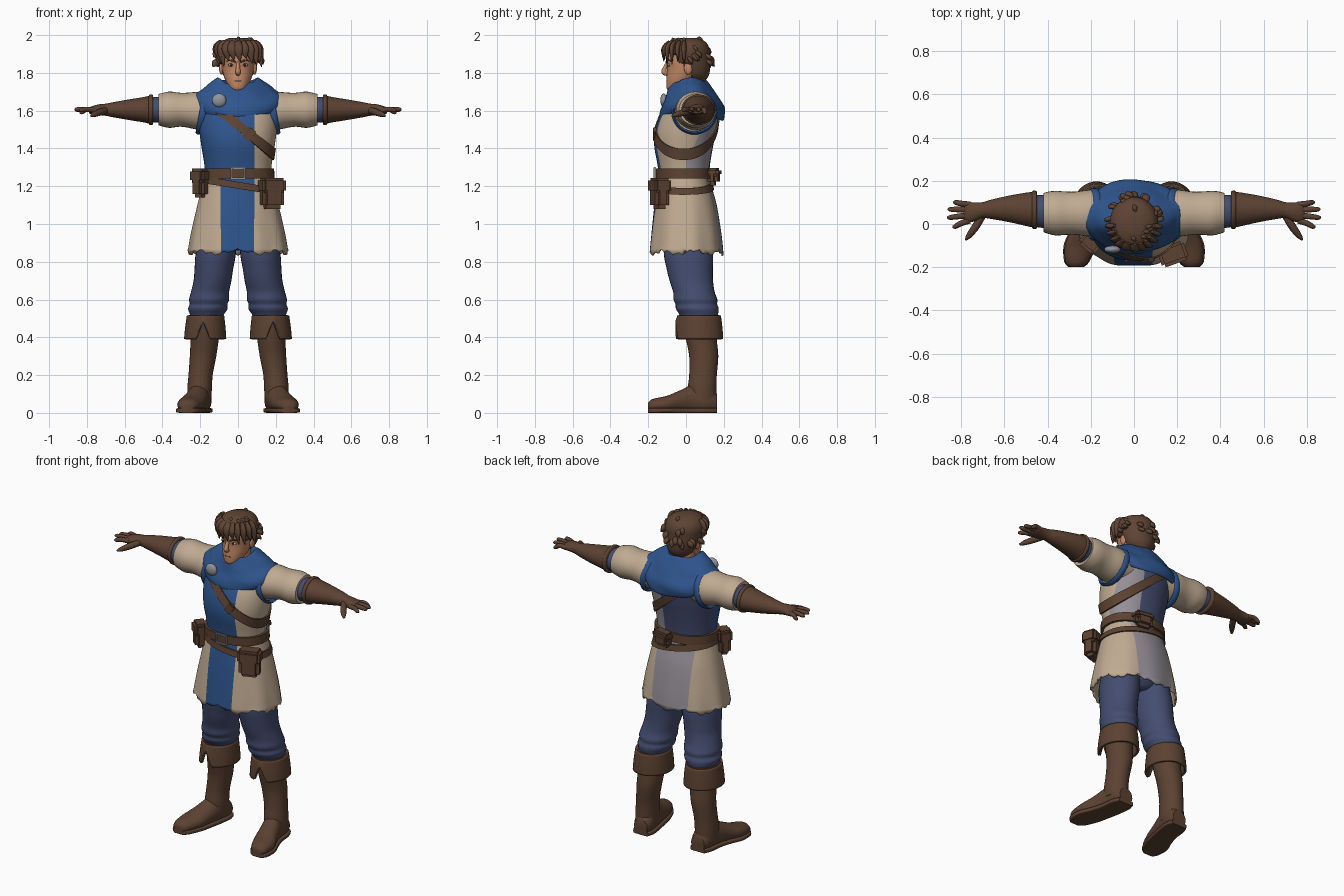
import bpy, bmesh, math, random
from mathutils import Vector, Matrix

if "Cube" in bpy.data.objects:
    bpy.data.objects.remove(bpy.data.objects["Cube"])

random.seed(4)

def material(name, r, g, b):
    m = bpy.data.materials.new(name)
    m.diffuse_color = [((c / 255 + .055) / 1.055) ** 2.4 for c in (r, g, b)] + [1]
    m.use_nodes = True
    m.node_tree.nodes["Principled BSDF"].inputs["Base Color"].default_value = m.diffuse_color
    return m

CREAM = material("cream cloth", 192, 171, 146)
BLUE = material("blue cloth", 46, 84, 140)
NAVY = material("navy cloth", 68, 77, 112)
GREY = material("grey cloth", 150, 145, 152)
LEATHER = material("brown leather", 92, 66, 50)
HAIR = material("brown hair", 94, 68, 52)
SKIN = material("skin", 196, 138, 103)
METAL = material("metal", 145, 148, 156)
DARK = material("dark brown", 45, 32, 27)

def finish(name, bm, mats, s=1, angle=.8):
    for v in bm.verts:
        v.co.x *= s
    bmesh.ops.recalc_face_normals(bm, faces=bm.faces)
    me = bpy.data.meshes.new(name)
    bm.to_mesh(me)
    bm.free()
    for m in mats if isinstance(mats, list) else [mats]:
        me.materials.append(m)
    me.shade_smooth()
    me.set_sharp_from_angle(angle=angle)
    ob = bpy.data.objects.new(name, me)
    bpy.context.collection.objects.link(ob)
    return ob

def spline(rows, sub):
    out = []
    for i in range(len(rows) - 1):
        a, b, c, d = (rows[min(max(i + k, 0), len(rows) - 1)] for k in (-1, 0, 1, 2))
        for j in range(sub):
            t = j / sub
            out.append([q + .5 * t * (r - p + t * (2*p - 5*q + 4*r - s + t * (3*(q - r) + s - p)))
                        for p, q, r, s in zip(a, b, c, d)])
    return out + [list(rows[-1])]

def skin_rings(rings, cap=True):
    """bmesh from rings of points"""
    bm = bmesh.new()
    vs = [[bm.verts.new(p) for p in r] for r in rings]
    n = len(vs[0])
    for a, b in zip(vs, vs[1:]):
        for i in range(n):
            bm.faces.new((a[i], a[(i+1) % n], b[(i+1) % n], b[i]))
    if cap:
        bm.faces.new(vs[0])
        bm.faces.new(vs[-1])
    return bm

def power(v, p):
    return math.copysign(abs(v) ** p, v)

def loft_mesh(rows, axis='z', n=32, sub=4, p=1, cap=True, warp=None):
    """rows: position on axis, two centre values, two radii"""
    rings = []
    for t, c1, c2, r1, r2 in spline(rows, sub):
        ring = []
        for i in range(n):
            a = 2 * math.pi * i / n
            u, v = c1 + r1 * power(math.cos(a), p), c2 + r2 * power(math.sin(a), p)
            q = Vector({'z': (u, v, t), 'x': (t, u, v), 'y': (u, t, v)}[axis])
            ring.append(warp(q, a) if warp else q)
        rings.append(ring)
    return skin_rings(rings, cap)

def loft(name, rows, mat, s=1, **k):
    return finish(name, loft_mesh(rows, **k), mat, s)

def tube(name, pts, mat, s=1, flat=1, n=12):
    """tapered tube through (x, y, z, radius) points"""
    path = spline(pts, 4)
    rings = []
    for i, q in enumerate(path):
        d = Vector(path[min(i+1, len(path)-1)][:3]) - Vector(path[max(i-1, 0)][:3])
        u = d.cross((.13, .9, .2)).normalized()
        w = d.cross(u).normalized()
        rings.append([Vector(q[:3]) + q[3] * (u * math.cos(k * math.tau / n) + w * flat * math.sin(k * math.tau / n))
                      for k in range(n)])
    return finish(name, skin_rings(rings), mat, s, 1.2)

def ball(name, loc, size, mat, s=1):
    bm = bmesh.new()
    bmesh.ops.create_uvsphere(bm, u_segments=20, v_segments=12, radius=1,
                              matrix=Matrix.Translation(loc) @ Matrix.Diagonal((*size, 1)))
    return finish(name, bm, mat, s)

def box(name, loc, size, mat, rz=0, ry=0, bevel=.01):
    bm = bmesh.new()
    bmesh.ops.create_cube(bm, size=1, matrix=Matrix.Diagonal((*size, 1)))
    bmesh.ops.bevel(bm, geom=bm.edges[:], offset=bevel, segments=2, affect='EDGES')
    bm.transform(Matrix.Translation(loc) @ Matrix.Rotation(rz, 4, 'Z') @ Matrix.Rotation(ry, 4, 'Y'))
    return finish(name, bm, mat)

def thicken(ob, t):
    m = ob.modifiers.new("thickness", 'SOLIDIFY')
    m.thickness, m.offset = t, 0

# Tunic: one shell from hem to shoulders, split into coloured panels
BODY = [(.85, 0, 0, .26, .19), (.95, 0, 0, .243, .18), (1.1, 0, -.003, .21, .16), (1.2, 0, -.008, .185, .138),
        (1.26, 0, -.01, .172, .13), (1.32, 0, -.012, .174, .135), (1.42, 0, -.012, .19, .152),
        (1.5, 0, 0, .2, .157), (1.58, 0, .02, .2, .148), (1.65, 0, .04, .18, .12), (1.7, 0, .05, .1, .07)]

def tunic_warp(q, a):
    k = max(0, (1.2 - q.z) / .35)
    f = 1 + .018 * k * math.sin(9 * a)
    z = q.z + (.01 * math.sin(7 * a) + .008 * math.sin(23 * a) if q.z < .86 else 0)
    return Vector((q.x * f, q.y * f, z))

bm = loft_mesh(BODY, n=72, p=.92, cap=False, warp=tunic_warp)
for axis, vals in (('x', (-.13, -.09, .06, .085, .11, .18)), ('y', (0,)), ('z', (1.265,))):
    no = {'x': (1, 0, 0), 'y': (0, 1, 0), 'z': (0, 0, 1)}[axis]
    for v in vals:
        bmesh.ops.bisect_plane(bm, geom=bm.verts[:] + bm.edges[:] + bm.faces[:], plane_co=Vector(no) * v, plane_no=no)
for f in bm.faces:
    x, y, z = f.calc_center_median()
    if z < 1.265:
        f.material_index = (1 if -.09 < x < .085 else 0) if y < 0 else (3 if -.13 < x < .11 else 0)
    elif y < 0:
        f.material_index = 1 if x < .085 else 0
    else:
        f.material_index = 2 if x < .06 else 3 if x < .18 else 0
thicken(finish("tunic", bm, [CREAM, BLUE, NAVY, GREY]), .01)

# Belts and shoulder strap follow the tunic
def body(z):
    z = min(max(z, .85), 1.7)
    for a, b in zip(BODY, BODY[1:]):
        if z <= b[0]:
            t = (z - a[0]) / (b[0] - a[0])
            return [p + t * (q - p) for p, q in zip(a[2:], b[2:])]

def band(name, zf, half, out=.014):
    bm = bmesh.new()
    rings = []
    for i in range(72):
        a = math.tau * i / 72
        ca, sa = power(math.cos(a), .92), power(math.sin(a), .92)
        x = 0
        for _ in range(25):
            x = .5 * x + .5 * body(zf(x))[1] * ca
        ring = []
        for dz, o in ((-half, -.004), (-half, out), (half, out), (half, -.004)):
            z = zf(x) + dz
            cy, rx, ry = body(z)
            ring.append(((rx + o) * ca, cy + (ry + o) * sa, z))
        rings.append(ring)
    return finish(name, skin_rings(rings + rings[:1], False), LEATHER, 1, .6)

band("waist_belt", lambda x: 1.268, .026, .018)
band("hip_belt", lambda x: 1.205 - .17 * x, .018)
band("shoulder_strap", lambda x: 1.525 - .86 * x, .03)
box("strap_keeper", (.06, -.166, 1.475), (.045, .02, .065), LEATHER, ry=.7, bevel=.005)
for x in (-.036, .036):
    box("buckle_side", (x, -.165, 1.268), (.01, .014, .062), METAL, bevel=.003)
for z in (1.24, 1.296):
    box("buckle_bar", (0, -.165, z), (.08, .014, .01), METAL, bevel=.003)

# Pouches with flaps
for name, loc, size, rz in (("front_pouch", (.18, -.14, 1.16), (.12, .08, .16), .35),
                            ("side_pouch", (-.2, -.085, 1.215), (.085, .07, .15), -.7),
                            ("back_pouch", (.055, .145, 1.25), (.11, .06, .09), -.15)):
    box(name, loc, size, LEATHER, rz, bevel=.02)
    box(name + "_flap", (loc[0], loc[1], loc[2] + size[2] * .27),
        (size[0] + .012, size[1] + .012, size[2] * .5), LEATHER, rz, bevel=.014)

# Draped cowl with folds and brooch
def cowl_warp(q, a):
    f = 1 + .018 * math.sin(5 * a + q.z * 45)
    z = q.z + .4 * q.x ** 2 - .4 * max(0, -q.y - .02) - .35 * max(0, q.y - .08)
    return Vector((q.x * f, .03 + (q.y - .03) * f, z + .006 * math.sin(4 * a + 1)))

loft("cowl", [(1.61, 0, .04, .17, .13), (1.585, 0, .04, .205, .158), (1.615, 0, .035, .235, .172),
              (1.655, 0, .035, .232, .168), (1.69, 0, .032, .195, .145), (1.72, 0, .028, .165, .128),
              (1.75, 0, .02, .128, .108), (1.765, 0, .015, .105, .092), (1.745, 0, .012, .088, .08),
              (1.70, 0, .012, .08, .072)], BLUE, n=64, warp=cowl_warp)
ball("brooch", (-.1, -.118, 1.655), (.038, .018, .036), METAL)

# Head and face
loft("neck", [(1.6, 0, .03, .065, .065), (1.8, 0, .015, .058, .062)], SKIN)
loft("head", [(1.705, 0, -.07, .02, .02), (1.718, 0, -.06, .042, .042), (1.76, 0, -.03, .067, .074),
              (1.82, 0, 0, .084, .1), (1.88, 0, 0, .088, .105), (1.94, 0, .01, .08, .09),
              (1.975, 0, .01, .04, .05)], SKIN)
tube("nose", [(0, -.098, 1.855, .008), (0, -.112, 1.825, .011), (0, -.116, 1.803, .014), (0, -.09, 1.79, .008)], SKIN)
box("mouth", (0, -.1, 1.757), (.036, .008, .005), DARK, bevel=.001)
for s, side in ((1, "left"), (-1, "right")):
    ball(side + "_eye_white", (.036, -.091, 1.842), (.016, .007, .008), CREAM, s)
    ball(side + "_iris", (.035, -.096, 1.842), (.007, .005, .008), DARK, s)
    tube(side + "_eyebrow", [(.013, -.105, 1.857, .004), (.038, -.097, 1.867, .005), (.06, -.08, 1.863, .002)], HAIR, s)
    ball(side + "_ear", (.088, .012, 1.825), (.012, .022, .034), SKIN, s)

# Hair cap, fringe and tufts
def hair_warp(q, a):
    lim = .03 if q.z < 1.845 else -.04 if q.z < 1.9 else -1
    return Vector((q.x, max(q.y, lim), q.z))

loft("hair", [(1.755, 0, .05, .045, .05), (1.79, 0, .042, .08, .08), (1.84, 0, .03, .1, .098),
              (1.89, 0, .012, .11, .114), (1.93, 0, .005, .11, .118), (1.965, 0, .005, .088, .098),
              (1.985, 0, .005, .045, .05)], HAIR, n=40, warp=hair_warp)
for i in range(11):
    a = math.radians(-85 + 17 * i)
    x, y = math.sin(a), -math.cos(a)
    drop = 1.872 + .014 * math.sin(i * 2.3) - .03 * abs(x)
    tube("fringe_lock", [(.085*x, .09*y, 1.965, .016), (.11*x, .118*y, 1.925, .026),
                         (.113*x + .012, .118*y, drop, .002)], HAIR, flat=.5)
for i in range(26):
    a, e = random.uniform(0, math.tau), random.uniform(-.35, 1.25)
    if e < .3 and math.sin(a) < .1:
        a += math.pi
    c, s = math.cos(a), math.sin(a)
    p = Vector((.105*c*math.cos(e), .01 + .112*s*math.cos(e), 1.885 + .095*math.sin(e)))
    t = Vector((c*.5 - s*.35, s*.5 + c*.35, -.55 if e < .8 else .05)) * .06
    m, q = p + t * .5 + Vector((c, s, .3)) * .003, p + t
    tube("hair_tuft", [(*p, .012), (*m, .02), (*q, .002)], HAIR, flat=.6, n=8)

# Pelvis of the trousers
loft("trouser_seat", [(.86, 0, .01, .06, .08), (.9, 0, .005, .15, .115), (1.0, 0, 0, .185, .13), (1.1, 0, 0, .17, .12)], NAVY)

# Cuff of a boot has a notch at the front
def cuff_warp(q, a):
    if q.y < .05:
        q.z += max(0, .095 - 2.6 * abs(q.x - .185)) * max(0, (.515 - q.z) / .125)
    return q

def floor_warp(q, a):
    return Vector((q.x, q.y, max(q.z, .004)))

SHOE = [(-.2, .268, .032, .028, .024), (-.175, .265, .038, .052, .036), (-.1, .25, .045, .07, .046),
        (-.03, .228, .058, .064, .062), (.04, .21, .07, .06, .08), (.12, .2, .065, .06, .075), (.165, .196, .05, .045, .05)]

for s, side in ((1, "left"), (-1, "right")):
    # Sleeves
    loft(side + "_sleeve", [(.1, .05, 1.59, .1, .09), (.2, .05, 1.598, .108, .1), (.27, .05, 1.603, .1, .092),
                            (.31, .05, 1.605, .1, .09), (.36, .05, 1.605, .103, .096), (.395, .052, 1.605, .098, .09),
                            (.42, .053, 1.605, .09, .083)], CREAM, s, axis='x')
    loft(side + "_undersleeve", [(.36, .055, 1.605, .07, .066), (.42, .058, 1.605, .076, .068),
                                 (.48, .062, 1.605, .072, .064)], NAVY, s, axis='x')
    ring = [[Vector((.185 + .02 * math.cos(b) - .02 * math.sin(a), .045 + (.112 + .01 * math.sin(b)) * math.cos(a),
                     1.59 + (.108 + .01 * math.sin(b)) * math.sin(a)))
             for b in (0, 1.05, 2.09, 3.14, 4.19, 5.24)] for a in [math.tau * i / 40 for i in range(41)]]
    finish(side + "_armhole_trim", skin_rings(ring, False), BLUE, s)
    # Gauntlet and hand
    loft(side + "_gauntlet", [(.455, .065, 1.605, .084, .077), (.5, .068, 1.605, .077, .067), (.58, .07, 1.605, .061, .054),
                              (.66, .068, 1.605, .045, .04), (.7, .064, 1.605, .037, .032), (.74, .056, 1.605, .044, .028),
                              (.775, .054, 1.602, .048, .021), (.79, .054, 1.6, .04, .014)], LEATHER, s, axis='x')
    loft(side + "_gauntlet_rim", [(.45, .065, 1.605, .084, .077), (.455, .065, 1.605, .089, .081),
                                  (.468, .066, 1.605, .088, .08), (.473, .066, 1.605, .08, .072)], LEATHER, s, axis='x', sub=2)
    for y0, x1, y1, z1 in ((.09, .838, .1, 1.588), (.066, .862, .068, 1.6), (.04, .865, .03, 1.604), (.016, .84, -.012, 1.6)):
        tube(side + "_finger", [(.76, y0, 1.603, .014), (.5 * (.765 + x1), .5 * (y0 + y1), 1.607, .0135),
                                (x1 - .012, y1, z1 + .003, .011), (x1, y1, z1, .004)], LEATHER, s)
    tube(side + "_thumb", [(.705, .035, 1.6, .018), (.735, -.015, 1.59, .018), (.765, -.055, 1.578, .013),
                           (.78, -.075, 1.572, .004)], LEATHER, s)
    # Trouser leg
    loft(side + "_trouser_leg", [(1.0, .1, 0, .09, .115), (.85, .117, .012, .106, .13), (.76, .128, .02, .102, .122),
                                 (.7, .135, .028, .1, .115), (.64, .148, .042, .101, .11), (.6, .153, .05, .106, .116),
                                 (.575, .156, .055, .1, .11), (.55, .16, .06, .104, .113), (.515, .165, .068, .088, .1),
                                 (.45, .17, .07, .07, .08)], NAVY, s)
    # Boot
    thicken(loft(side + "_boot_cuff", [(.515, .172, .07, .092, .108), (.45, .173, .07, .1, .116), (.39, .174, .07, .105, .12)],
                 LEATHER, s, n=64, cap=False, warp=cuff_warp), .014)
    loft(side + "_boot_cuff_top", [(.5, .172, .07, .092, .108), (.518, .172, .07, .09, .106)], LEATHER, s, sub=1)
    loft(side + "_boot_shaft", [(.5, .172, .072, .08, .09), (.4, .176, .08, .075, .082), (.3, .185, .094, .07, .077),
                                (.2, .198, .09, .064, .073), (.13, .203, .085, .065, .076), (.06, .205, .085, .062, .078)],
         LEATHER, s)
    loft(side + "_shoe", SHOE, LEATHER, s, axis='y', warp=floor_warp)
    loft(side + "_sole", [(y, cx, .013, r + .006, .013) for y, cx, _, r, _ in SHOE], LEATHER, s, axis='y', p=.35)
